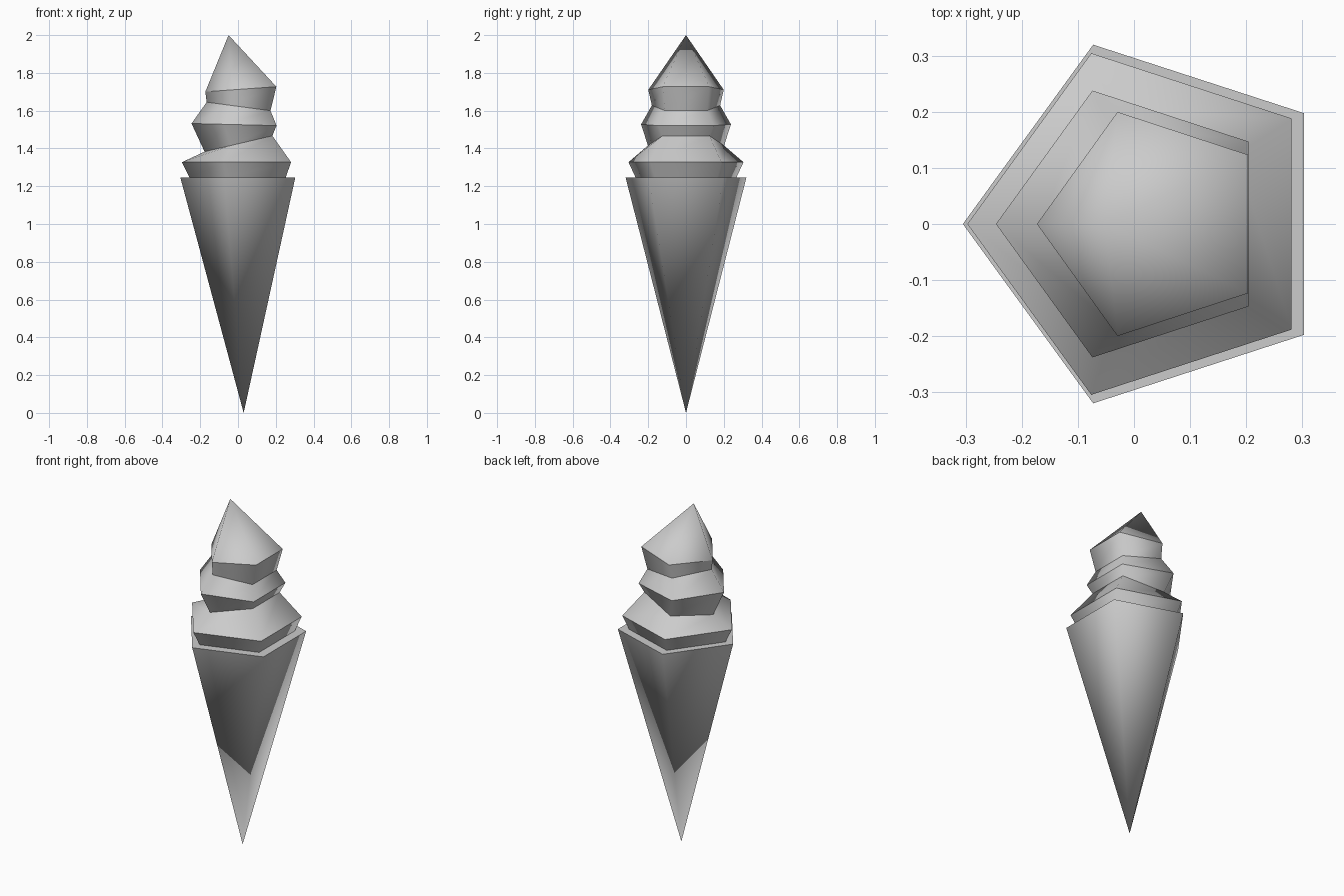
import bpy, bmesh, math

cube = bpy.data.objects.get("Cube")
if cube:
    bpy.data.objects.remove(cube, do_unlink=True)

SIDES = 5

grey = bpy.data.materials.new("plain_grey")
grey.use_nodes = True
colour = (0.6, 0.6, 0.6, 1)
grey.diffuse_color = colour
bsdf = next(n for n in grey.node_tree.nodes if n.type == 'BSDF_PRINCIPLED')
bsdf.inputs["Base Color"].default_value = colour


def add_ring(bm, x_left, x_right, z_left, z_right, radius):
    """Pentagon pointing to -x, tilted so its two ends sit at different heights."""
    verts = []
    low = -math.cos(math.pi / SIDES)
    for i in range(SIDES):
        a = math.pi + math.tau * i / SIDES
        t = (1 + math.cos(a)) / (1 - low)      # 0 at the point, 1 at the flat side
        verts.append(bm.verts.new((x_left + (x_right - x_left) * t,
                                   radius * math.sin(a),
                                   z_left + (z_right - z_left) * t)))
    return verts


def pairs(ring):
    return zip(ring, ring[1:] + ring[:1])


def stack(name, rings, apex, capped=False):
    """Loft tilted rings into bands and close the end with a point."""
    bm = bmesh.new()
    loops = [add_ring(bm, *r) for r in rings]
    for lower, upper in zip(loops, loops[1:]):
        for (a, b), (d, c) in zip(pairs(lower), pairs(upper)):
            bm.faces.new((a, b, c, d))
    tip = bm.verts.new(apex)
    for a, b in pairs(loops[-1]):
        bm.faces.new((a, b, tip))
    if capped:
        bm.faces.new(loops[0])
    bmesh.ops.recalc_face_normals(bm, faces=bm.faces)
    # bands are smooth around the body, with crisp creases between them
    for f in bm.faces:
        f.smooth = True
    for loop in loops:
        for a, b in pairs(loop):
            bm.edges.get((a, b)).smooth = False
    mesh = bpy.data.meshes.new(name)
    bm.to_mesh(mesh)
    bm.free()
    mesh.materials.append(grey)
    obj = bpy.data.objects.new(name, mesh)
    bpy.context.collection.objects.link(obj)
    return obj


# wafer cone with a flat top
stack("wafer_cone", [(-0.305, 0.303, 1.245, 1.245, 0.336)], (0.03, 0, 0), capped=True)

# swirled ice cream: left x, right x, left z, right z, radius
swirl = [
    (-0.256, 0.252, 1.245, 1.245, 0.28),
    (-0.297, 0.281, 1.327, 1.327, 0.32),
    (-0.177, 0.182, 1.383, 1.467, 0.212),
    (-0.246, 0.204, 1.532, 1.521, 0.25),
    (-0.166, 0.172, 1.645, 1.600, 0.19),
    (-0.173, 0.203, 1.700, 1.727, 0.21),
]
stack("ice_cream_swirl", swirl, (-0.05, 0, 2.0))
